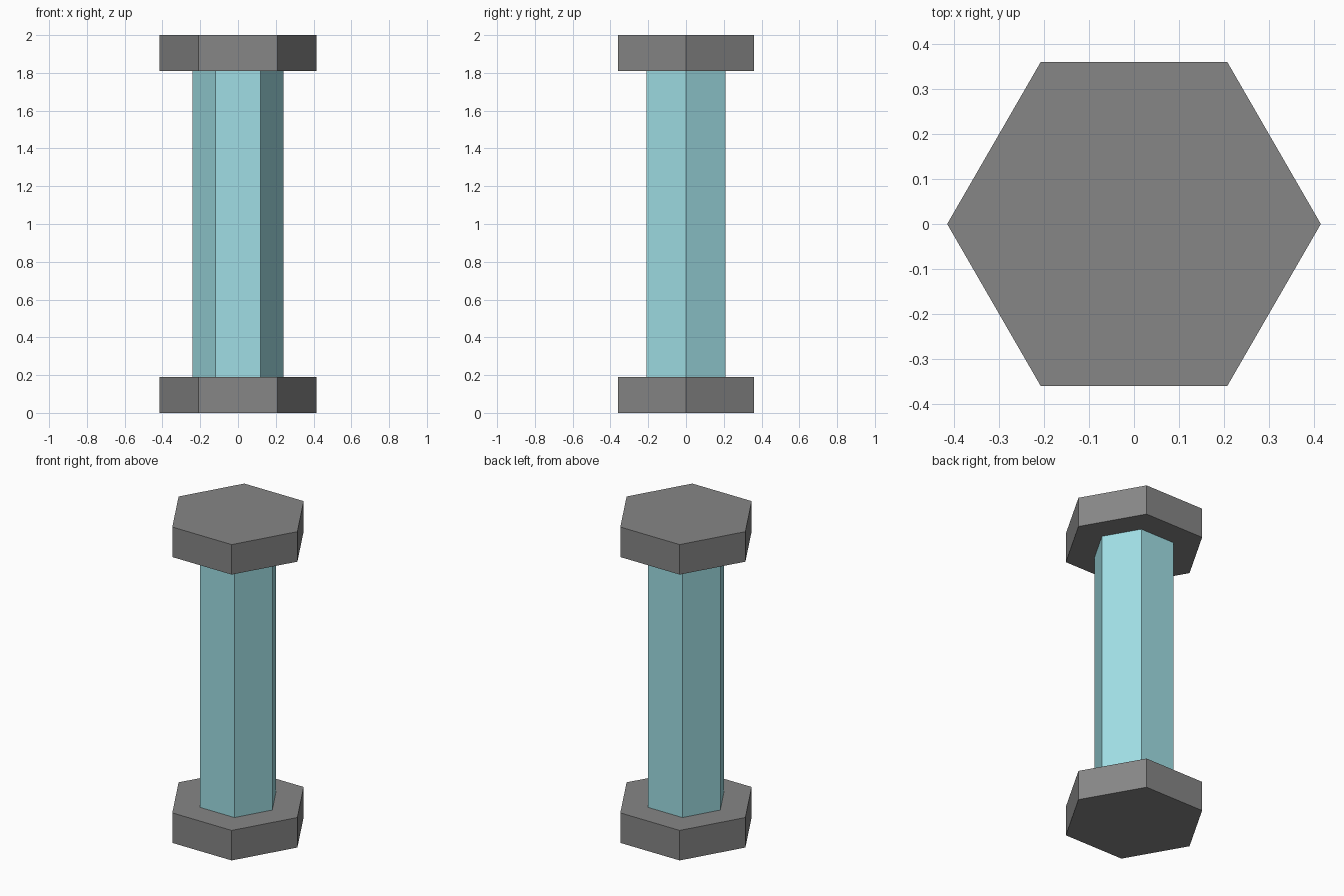
import bpy
import bmesh
from math import cos, sin, pi

if "Cube" in bpy.data.objects:
    bpy.data.objects.remove(bpy.data.objects["Cube"])


def material(name, rgb):
    mat = bpy.data.materials.new(name)
    mat.diffuse_color = (*rgb, 1)
    mat.use_nodes = True
    mat.node_tree.nodes["Principled BSDF"].inputs["Base Color"].default_value = mat.diffuse_color
    return mat


def hex_prism(name, radius, z0, z1, mat):
    """Six-sided flat-shaded prism with corners on the x axis."""
    bm = bmesh.new()
    ring = [bm.verts.new((radius * cos(i * pi / 3), radius * sin(i * pi / 3), z0))
            for i in range(6)]
    base = bm.faces.new(ring)
    ext = bmesh.ops.extrude_face_region(bm, geom=[base], use_keep_orig=True)
    top = [g for g in ext["geom"] if isinstance(g, bmesh.types.BMVert)]
    bmesh.ops.translate(bm, verts=top, vec=(0, 0, z1 - z0))
    bmesh.ops.recalc_face_normals(bm, faces=bm.faces)
    mesh = bpy.data.meshes.new(name)
    bm.to_mesh(mesh)
    bm.free()
    mesh.materials.append(mat)
    obj = bpy.data.objects.new(name, mesh)
    bpy.context.collection.objects.link(obj)
    return obj


CAP_R, CAP_H, SHAFT_R, HEIGHT = 0.416, 0.19, 0.24, 2.0
dark_grey = material("dark_grey", (0.24, 0.24, 0.24))
pale_blue = material("pale_blue", (0.35, 0.73, 0.78))

# End caps
hex_prism("bottom_cap", CAP_R, 0, CAP_H, dark_grey)
hex_prism("top_cap", CAP_R, HEIGHT - CAP_H, HEIGHT, dark_grey)

# Pale blue shaft between the caps
hex_prism("shaft", SHAFT_R, CAP_H, HEIGHT - CAP_H, pale_blue)
